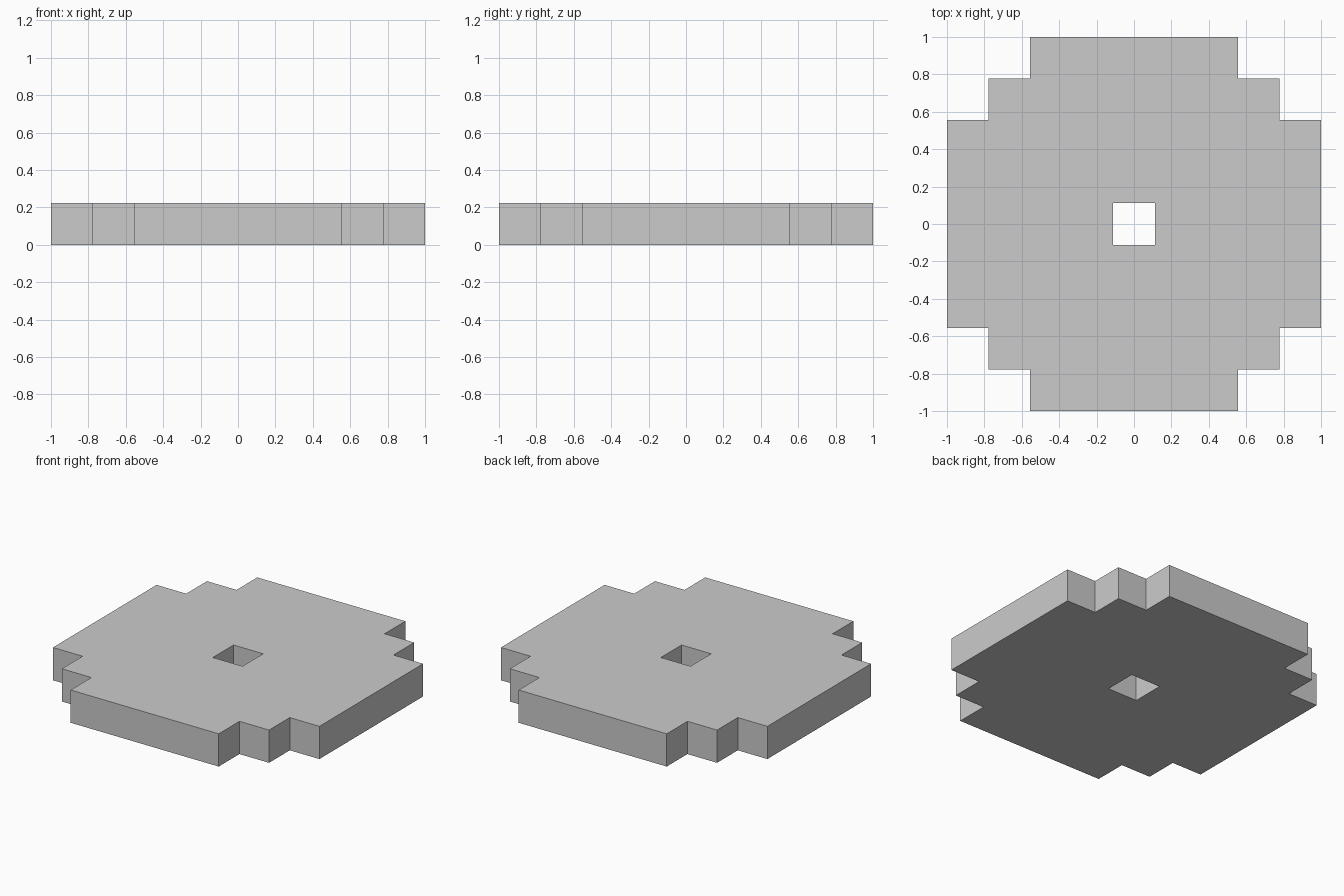
import bpy, bmesh
from math import radians
from mathutils import Vector

if "Cube" in bpy.data.objects:
    bpy.data.objects.remove(bpy.data.objects["Cube"])

CELLS = 9
CELL = 2 / CELLS

# Square cell grid for the plate
bm = bmesh.new()
bmesh.ops.create_grid(bm, x_segments=CELLS, y_segments=CELLS, size=1)

# Remove the stepped corners and the centre hole
unwanted = []
for face in bm.faces:
    c = face.calc_center_median()
    steps = round(abs(c.x) / CELL) + round(abs(c.y) / CELL)
    if steps >= 7 or steps == 0:
        unwanted.append(face)
bmesh.ops.delete(bm, geom=unwanted, context='FACES')

# Thicken by one cell
top = bmesh.ops.extrude_face_region(bm, geom=bm.faces[:])["geom"]
bmesh.ops.translate(bm, vec=Vector((0, 0, CELL)),
                    verts=[g for g in top if isinstance(g, bmesh.types.BMVert)])
bmesh.ops.recalc_face_normals(bm, faces=bm.faces[:])

# Merge the flat areas into large faces
bmesh.ops.dissolve_limit(bm, angle_limit=radians(1),
                         verts=bm.verts[:], edges=bm.edges[:])

mesh = bpy.data.meshes.new("stepped_disc")
bm.to_mesh(mesh)
bm.free()
disc = bpy.data.objects.new("stepped_disc", mesh)
bpy.context.collection.objects.link(disc)
